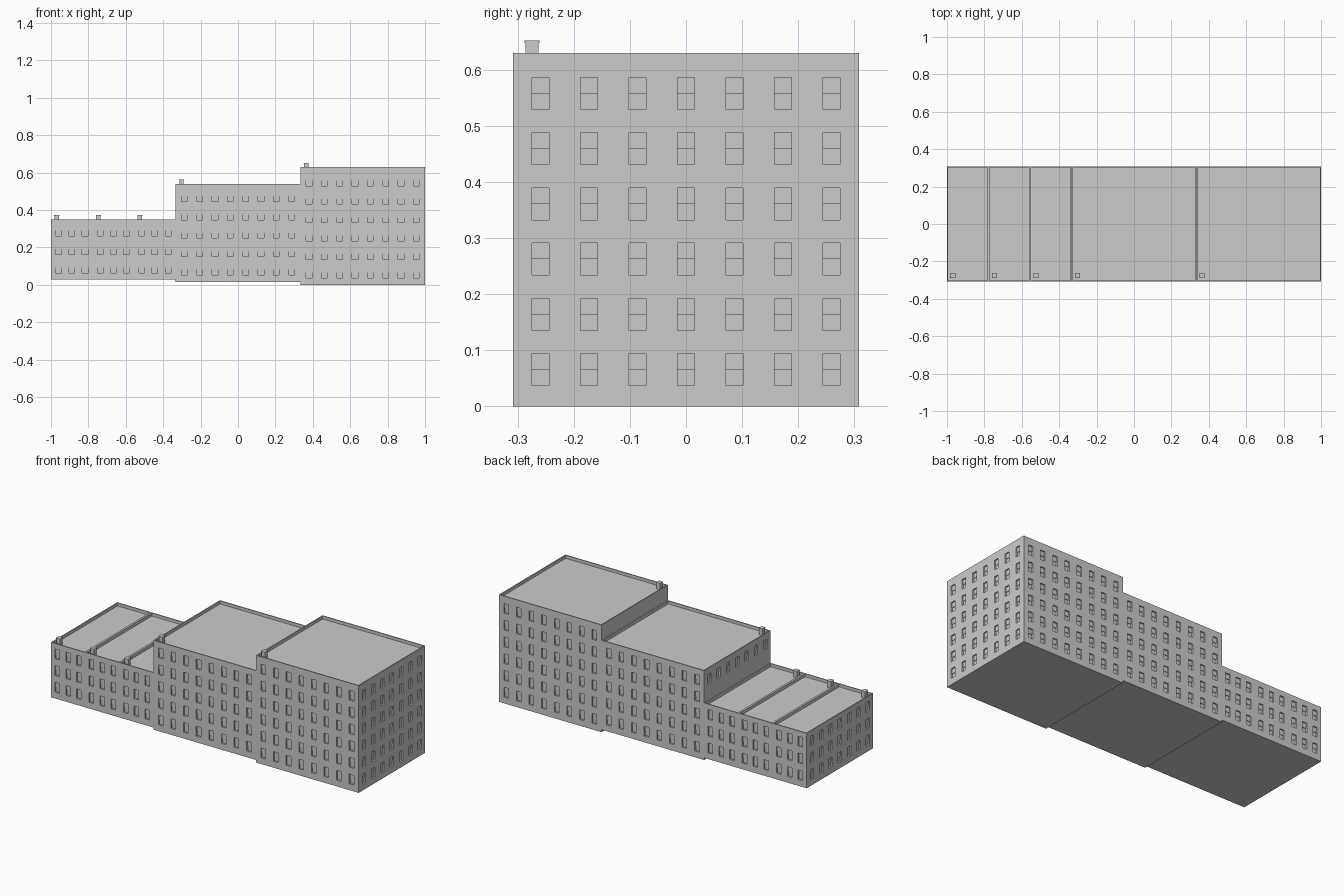
import bpy, bmesh
from mathutils import Vector

if "Cube" in bpy.data.objects:
    bpy.data.objects.remove(bpy.data.objects["Cube"])

HY = 0.308                 # half depth of the row
WIN_W, WIN_H = 0.030, 0.057
STOREY, SILL = 0.0985, 0.037
UPPER, LOWER = 0.007, 0.010  # sash recess depths
PAR_W, PAR_H = 0.006, 0.018  # parapet


def finish(bm, name):
    bmesh.ops.remove_doubles(bm, verts=bm.verts, dist=1e-5)
    me = bpy.data.meshes.new(name)
    bm.to_mesh(me)
    bm.free()
    ob = bpy.data.objects.new(name, me)
    bpy.context.collection.objects.link(ob)
    return ob


def wall(bm, start, u, length, z0, z1, cols, rows):
    """Wall with recessed sash windows; outward side is u x z."""
    start, u = Vector(start), Vector(u)
    n = u.cross(Vector((0, 0, 1)))

    def quad(*pts):
        bm.faces.new([bm.verts.new(start + u * a - n * d + Vector((0, 0, z)))
                      for a, z, d in pts])

    def panel(a, b, c, e, d=0):
        quad((a, c, d), (b, c, d), (b, e, d), (a, e, d))

    # wall cell edges
    pitch = (length - 0.0105) / cols if cols else 0
    xs, zs = [0], [z0]
    for i in range(cols):
        c = 0.00525 + pitch * (i + 0.5)
        xs += [c - WIN_W / 2, c + WIN_W / 2]
    for r in rows:
        zb = z0 + SILL + STOREY * r
        zs += [zb, zb + WIN_H]
    xs.append(length)
    zs.append(z1)
    for i in range(len(xs) - 1):
        for j in range(len(zs) - 1):
            a, b, c, e = xs[i], xs[i + 1], zs[j], zs[j + 1]
            if not (i % 2 and j % 2):
                panel(a, b, c, e)
                continue
            # upper and lower sash with the step between them
            m = (c + e) / 2
            panel(a, b, c, m, LOWER)
            panel(a, b, m, e, UPPER)
            quad((a, m, LOWER), (b, m, LOWER), (b, m, UPPER), (a, m, UPPER))
            # reveals
            quad((a, c, 0), (b, c, 0), (b, c, LOWER), (a, c, LOWER))
            quad((a, e, UPPER), (b, e, UPPER), (b, e, 0), (a, e, 0))
            for lo, hi, d in ((c, m, LOWER), (m, e, UPPER)):
                quad((a, lo, 0), (a, lo, d), (a, hi, d), (a, hi, 0))
                quad((b, lo, d), (b, lo, 0), (b, hi, 0), (b, hi, d))


def house(name, x0, x1, z0, z1, cols, floors, left, right):
    bm = bmesh.new()
    w, rows = x1 - x0, range(floors)
    wall(bm, (x0, -HY, 0), (1, 0, 0), w, z0, z1, cols, rows)
    wall(bm, (x1, HY, 0), (-1, 0, 0), w, z0, z1, cols, rows)
    wall(bm, (x1, -HY, 0), (0, 1, 0), 2 * HY, z0, z1, 7 if right else 0, right)
    wall(bm, (x0, HY, 0), (0, -1, 0), 2 * HY, z0, z1, 7 if left else 0, left)

    # floor, parapet top, parapet inner faces and sunken roof
    def ring(z, p):
        return [bm.verts.new((x, y, z)) for x, y in
                ((x0 + p, -HY + p), (x1 - p, -HY + p), (x1 - p, HY - p), (x0 + p, HY - p))]
    bm.faces.new(ring(z0, 0)[::-1])
    loops = [ring(z1, 0), ring(z1, PAR_W), ring(z1 - PAR_H, PAR_W)]
    for lo, hi in zip(loops, loops[1:]):
        for k in range(4):
            q = (k + 1) % 4
            bm.faces.new((lo[k], lo[q], hi[q], hi[k]))
    bm.faces.new(loops[-1])
    finish(bm, name)

    # chimney with cap
    bm = bmesh.new()
    for s, lo, hi in ((0.023, z1 - PAR_H, z1 + 0.018), (0.027, z1 + 0.018, z1 + 0.022)):
        vs = bmesh.ops.create_cube(bm, size=1)["verts"]
        bmesh.ops.scale(bm, vec=(s, s, hi - lo), verts=vs)
        bmesh.ops.translate(bm, vec=(x0 + 0.031, -0.2745, (lo + hi) / 2), verts=vs)
    finish(bm, name + "_chimney")


# three low terraces, then the middle and the tall block
T = 1 / 3
for i in range(3):
    a = -1 + i * 2 * T / 3
    house(f"terrace_{i + 1}", a, a + 2 * T / 3, 0.027, 0.35, 3, 3,
          range(3) if i == 0 else [], [])
house("middle_block", -T, T, 0.015, 0.54, 8, 5, [4], [])
house("tall_block", T, 1, 0.0, 0.63, 8, 6, [], range(6))
